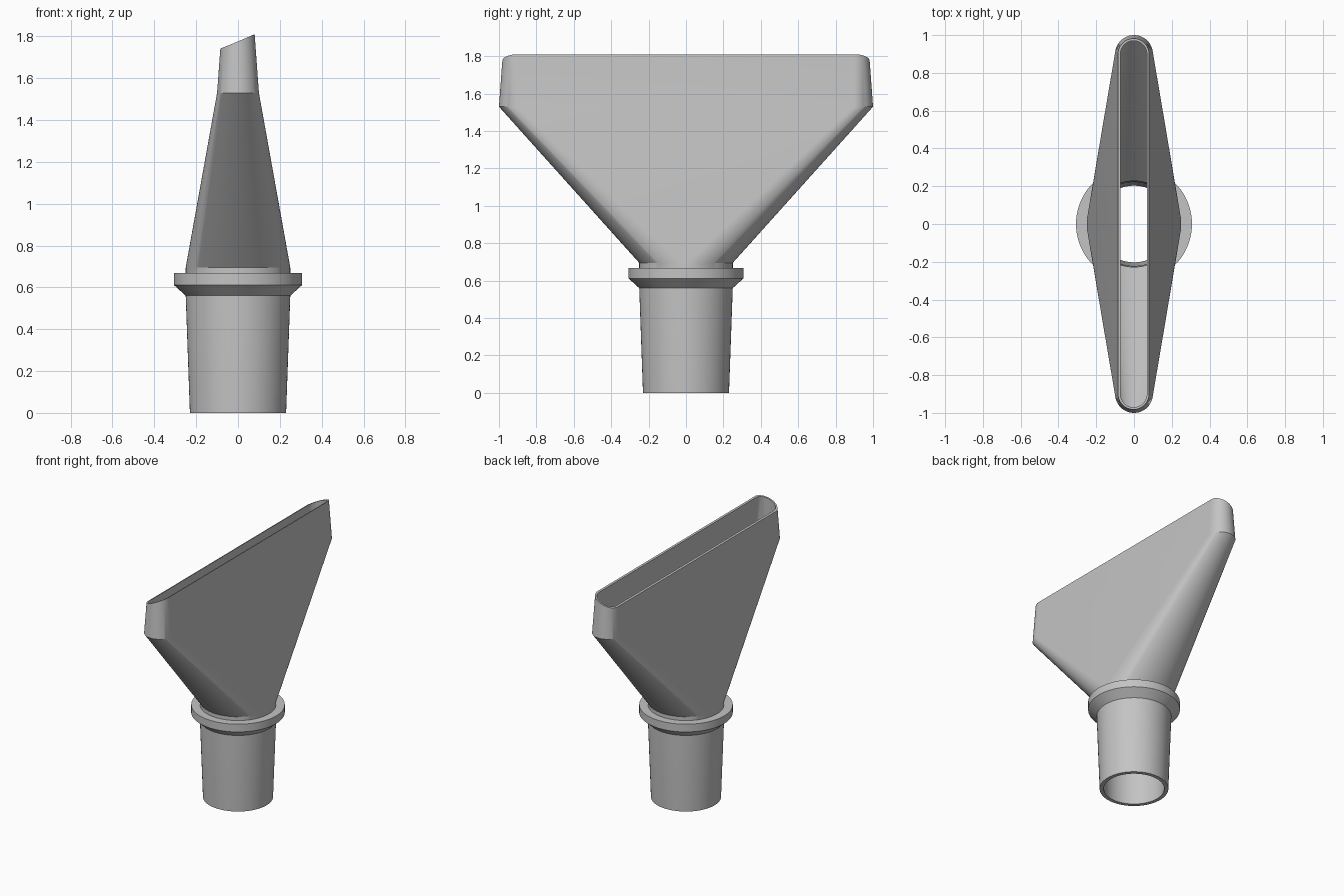
import bpy
import bmesh
import math

cube = bpy.data.objects.get("Cube")
if cube:
    bpy.data.objects.remove(cube)

HALF = 40  # segments in each half of a ring

grey = bpy.data.materials.new("light_grey")
grey.use_nodes = True
colour = (0.55, 0.55, 0.55, 1)
grey.diffuse_color = colour
grey.node_tree.nodes["Principled BSDF"].inputs["Base Color"].default_value = colour


def ring(bm, radius, z, spread=0.0, slope=0.0, taper=0.07):
    """Circle split into halves pushed apart along y, optionally cut on a slant."""
    verts = []
    for side in (1, -1):
        for i in range(HALF + 1):
            a = math.pi * i / HALF + (0 if side == 1 else math.pi)
            rise = slope * radius * math.cos(a)
            r = radius - taper * rise
            verts.append(bm.verts.new((r * math.cos(a),
                                       r * math.sin(a) + side * spread,
                                       z + rise)))
    return verts


def loft(name, sections, closed=False):
    """Skin a list of ring sections, outside going up then inside going down."""
    bm = bmesh.new()
    rings = [ring(bm, *s) for s in sections]
    pairs = list(zip(rings, rings[1:]))
    if closed:
        pairs.append((rings[-1], rings[0]))
    for low, high in pairs:
        n = len(low)
        for i in range(n):
            j = (i + 1) % n
            bm.faces.new((low[i], low[j], high[j], high[i]))
    bmesh.ops.remove_doubles(bm, verts=bm.verts, dist=0.0001)
    mesh = bpy.data.meshes.new(name)
    bm.to_mesh(mesh)
    bm.free()
    mesh.materials.append(grey)
    obj = bpy.data.objects.new(name, mesh)
    bpy.context.collection.objects.link(obj)
    bpy.ops.object.select_all(action="DESELECT")
    obj.select_set(True)
    bpy.context.view_layer.objects.active = obj
    bpy.ops.object.shade_smooth_by_angle(angle=math.radians(25))
    return obj


# Tapered connecting tube with an open bore
loft("tube", [(0.222, 0.62), (0.203, 0), (0.23, 0), (0.25, 0.56), (0.25, 0.62)])

# Collar with a chamfered underside
loft("collar", [(0.245, 0.56), (0.25, 0.56), (0.307, 0.612),
                (0.307, 0.668), (0.245, 0.668)], closed=True)

# Hollow funnel: round neck spreading into a wide slot with a slanted mouth
loft("funnel", [
    (0.25, 0.62), (0.25, 0.695),
    (0.10, 1.53, 0.90), (0.082, 1.776, 0.90, 0.42),
    (0.070, 1.776, 0.90, 0.42), (0.086, 1.53, 0.90),
    (0.228, 0.695), (0.222, 0.62),
])
